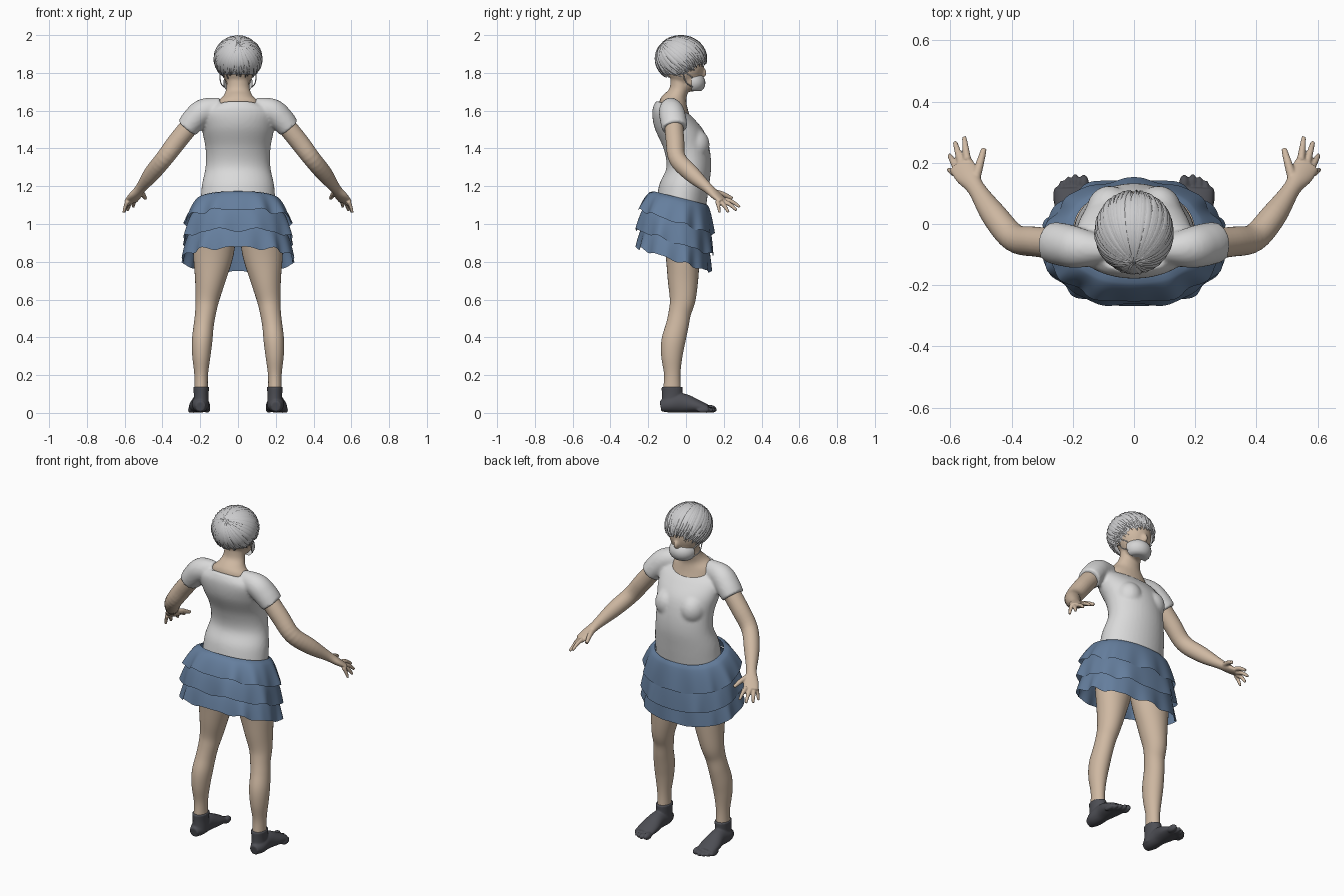
import bpy, bmesh, math, random
from mathutils import Vector, Matrix

random.seed(4)
cube = bpy.data.objects.get("Cube")
if cube:
    bpy.data.objects.remove(cube)


def material(name, rgb):
    m = bpy.data.materials.new(name)
    m.use_nodes = True
    m.diffuse_color = (*rgb, 1)
    m.node_tree.nodes["Principled BSDF"].inputs["Base Color"].default_value = (*rgb, 1)
    return m


SKIN = material("skin", (0.62, 0.48, 0.36))
SHIRT = material("shirt_white", (0.7, 0.7, 0.7))
HAIR = material("hair_grey", (0.6, 0.6, 0.61))
SKIRT = material("skirt_blue", (0.13, 0.21, 0.34))
SOCK = material("sock_grey", (0.075, 0.077, 0.09))
MASK = material("mask_white", (0.66, 0.66, 0.66))
X, Y, Z = Vector((1, 0, 0)), Vector((0, 1, 0)), Vector((0, 0, 1))


def finish(name, bm, mat, voxel=0, mirror=False, smooth=4):
    """Turn a bmesh into an object, optionally fused by a remesh and mirrored."""
    bmesh.ops.recalc_face_normals(bm, faces=bm.faces)
    me = bpy.data.meshes.new(name)
    bm.to_mesh(me)
    bm.free()
    me.materials.append(mat)
    me.shade_smooth()
    ob = bpy.data.objects.new(name, me)
    bpy.context.collection.objects.link(ob)
    if voxel:
        r = ob.modifiers.new("fuse", 'REMESH')
        r.mode, r.voxel_size, r.use_smooth_shade = 'VOXEL', voxel, True
        s = ob.modifiers.new("soften", 'SMOOTH')
        s.factor, s.iterations = 0.5, smooth
    if mirror:
        m = ob.modifiers.new("mirror", 'MIRROR')
        m.use_mirror_merge = False
    return ob


def densify(rings, steps=5):
    """Catmull-Rom interpolation through rings of x, y, z, width, depth."""
    k = [Vector(r) for r in rings]
    k = [k[0] * 2 - k[1]] + k + [k[-1] * 2 - k[-2]]
    out = []
    for a, b, c, d in zip(k, k[1:], k[2:], k[3:]):
        for i in range(steps):
            t = i / steps
            out.append(b + (c - a) * (t / 2) + (a * 2 - b * 5 + c * 4 - d) * (t * t / 2)
                       + (b * 3 - a - c * 3 + d) * (t ** 3 / 2))
    return out + [k[-2]]


def loft(bm, rings, up=Z, tilts=None, sides=24):
    """Closed tube of ellipses; with tilts the rings stay level but lean down to the front."""
    dense = densify(rings)
    pts = [Vector(r[:3]) for r in dense]
    lean = densify([(t, 0, 0) for t in tilts]) if tilts else None
    loops = []
    for i, (p, r) in enumerate(zip(pts, dense)):
        if lean:
            u, v = X, Vector((0, 1, -lean[i][0]))
        else:
            t = (pts[min(i + 1, len(pts) - 1)] - pts[max(i - 1, 0)]).normalized()
            u = t.cross(up).normalized()
            v = u.cross(t)
        ang = [math.tau * j / sides for j in range(sides)]
        loops.append([bm.verts.new(p + u * math.cos(a) * r[3] + v * math.sin(a) * r[4]) for a in ang])
    for a, b in zip(loops, loops[1:]):
        for j in range(sides):
            bm.faces.new((a[j - 1], a[j], b[j], b[j - 1]))
    bm.faces.new(loops[0])
    bm.faces.new(loops[-1])


def ball(bm, centre, radii, seg=32):
    mat = Matrix.Translation(centre) @ Matrix.Diagonal((*radii, 1))
    return bmesh.ops.create_uvsphere(bm, u_segments=seg, v_segments=seg // 2, radius=1, matrix=mat)["verts"]


# Shirt: torso, bust and short sleeves fused together
bm = bmesh.new()
loft(bm, [(0, -.03, 1.08, .2, .13), (0, -.01, 1.2, .192, .13), (0, .015, 1.3, .172, .118),
          (0, .003, 1.4, .172, .122), (0, -.035, 1.5, .19, .133), (0, -.068, 1.58, .19, .11),
          (0, -.073, 1.62, .13, .085)], tilts=(.2, .1, 0, 0, .1, .2, .4), sides=40)
for s in (-1, 1):
    ball(bm, (s * .08, .045, 1.42), (.075, .08, .085))
    loft(bm, [(s * .09, -.085, 1.61, .06, .045), (s * .18, -.078, 1.598, .066, .066),
              (s * .23, -.068, 1.555, .066, .07), (s * .27, -.06, 1.508, .06, .068)], up=Y)
finish("shirt", bm, SHIRT, 0.009, smooth=5)

# Neck and head
bm = bmesh.new()
loft(bm, [(0, -.062, 1.59, .128, .085), (0, -.065, 1.64, .115, .072), (0, -.058, 1.675, .08, .06),
          (0, -.035, 1.72, .062, .052), (0, -.025, 1.8, .06, .055)], tilts=(.3, .3, .2, 0, 0))
ball(bm, (0, -.005, 1.845), (.095, .1, .12))
ball(bm, (0, .025, 1.762), (.068, .062, .062))
ball(bm, (0, .092, 1.8), (.014, .018, .024))
finish("head_and_neck", bm, SKIN, 0.008)

# Arms with hands
bm = bmesh.new()
loft(bm, [(.23, -.066, 1.55, .05, .05), (.32, -.058, 1.44, .049, .05), (.392, -.045, 1.345, .046, .047),
          (.458, .03, 1.265, .042, .044), (.515, .115, 1.19, .029, .027), (.545, .16, 1.15, .04, .021),
          (.568, .197, 1.12, .041, .014)])
fingers = [((.52, .14, 1.17), (.49, .245, 1.135), .014), ((.545, .21, 1.13), (.555, .285, 1.09), .011),
           ((.565, .2, 1.12), (.585, .268, 1.072), .011), ((.58, .185, 1.115), (.603, .225, 1.062), .011),
           ((.585, .165, 1.12), (.606, .178, 1.06), .010)]
for base, tip, r in fingers:
    a, b = Vector(base), Vector(tip)
    mid = a.lerp(b, .5) + Z * .006
    loft(bm, [(*a, r * 1.2, r * 1.2), (*mid, r, r), (*b, r * .7, r * .7)], sides=12)
finish("arms", bm, SKIN, 0.0045, mirror=True, smooth=3)

# Legs
bm = bmesh.new()
loft(bm, [(.195, -.075, .1, .036, .048), (.195, -.073, .2, .036, .043), (.194, -.075, .3, .048, .056),
          (.19, -.067, .38, .054, .063), (.182, -.047, .46, .053, .06), (.172, -.033, .53, .055, .059),
          (.163, -.018, .6, .063, .068), (.148, -.016, .7, .08, .08), (.13, -.018, .85, .108, .092),
          (.115, -.03, 1.02, .11, .11)], up=Y, sides=32)
finish("legs", bm, SKIN, mirror=True)

# Toed socks
bm = bmesh.new()
loft(bm, [(.195, -.08, .03, .04, .05), (.195, -.074, .09, .039, .054), (.195, -.074, .138, .042, .056)], up=Y)
loft(bm, [(.2, -.135, .035, .026, .028), (.2, -.09, .043, .043, .042), (.2, -.02, .052, .044, .051),
          (.203, .05, .038, .056, .037), (.205, .115, .023, .055, .02)])
for x, y, r in ((.164, .143, .021), (.192, .146, .016), (.214, .138, .015), (.235, .125, .015), (.252, .105, .015)):
    ball(bm, (x, y - .015, r), (r * .85, .034, r), 16)
finish("socks", bm, SOCK, 0.005, mirror=True, smooth=3)


# Skirt: three overlapping ruffled tiers, lower at the front
def tier(name, top, hem, waves, phase):
    bm = bmesh.new()
    rows, cols = 12, 144
    grid = []
    for i in range(rows + 1):
        v = i / rows
        z, cy, rx, ry, slope = (a + (b - a) * w for a, b, w in
                                zip(top, hem, (v, v ** .6, v ** .55, v ** .55, v)))
        ring = []
        for j in range(cols):
            a = math.tau * j / cols
            wave = math.cos(waves * a + phase) + .6 * math.cos((waves + 5) * a)
            k = 1 + .026 * v * wave
            sx, sy = math.sin(a), math.cos(a)
            x = rx * k * math.copysign(abs(sx) ** .88, sx)
            y = cy + ry * k * math.copysign(abs(sy) ** .88, sy)
            ring.append(bm.verts.new((x, y, z - slope * (y + .05) + .006 * v * wave)))
        grid.append(ring)
    for a, b in zip(grid, grid[1:]):
        for j in range(cols):
            bm.faces.new((a[j - 1], a[j], b[j], b[j - 1]))
    finish(name, bm, SKIRT)


tier("skirt_top_tier", (1.143, -.03, .198, .142, .25), (1.01, -.055, .283, .2, .33), 9, 0)
tier("skirt_middle_tier", (1.05, -.045, .24, .165, .3), (.9, -.06, .292, .208, .33), 8, math.pi)
tier("skirt_bottom_tier", (.95, -.05, .25, .165, .3), (.805, -.068, .298, .198, .33), 10, 0)

# Hair: a trimmed cap covered with tapered locks swept from the crown
CENTRE, RADII = Vector((0, -.027, 1.875)), Vector((.122, .13, .117))


def hairline(y):
    return 1.785 + max(0, y + .01) * .6


bm = bmesh.new()
ball(bm, CENTRE, RADII, 48)
low = [f for f in bm.faces if f.calc_center_median().z < hairline(f.calc_center_median().y) + .008]
bmesh.ops.delete(bm, geom=low, context='FACES')
finish("hair_cap", bm, HAIR)


def on_head(d, lift):
    return CENTRE + Vector(a * b for a, b in zip(d.normalized(), RADII)) * (1 + lift)


bm = bmesh.new()
crown = Vector((0, -.72, .69)).normalized()
side_axis = X
other = crown.cross(side_axis)
locks = 84
for n in range(locks):
    a = math.tau * (n + random.uniform(-.3, .3)) / locks
    e = side_axis * math.cos(a) + other * math.sin(a)
    across = crown.cross(e)
    start, end = random.uniform(.03, .3), .3
    drop = random.uniform(-.012, .012)
    while end < 2.6:
        p = on_head(crown * math.cos(end) + e * math.sin(end), .03)
        if p.z < hairline(p.y) + drop:
            break
        end += .03
    lift, curl = random.uniform(.005, .045), random.uniform(-.15, .15)
    prev = None
    for i in range(13):
        t = i / 12
        s = start + (end - start) * t
        d = crown * math.cos(s) + e * math.sin(s) + across * curl * t * t
        w = (.02 + .085 * math.sin(s)) * min(1, (1 - t) * 2.2 + .04)
        row = [bm.verts.new(on_head(d + across * w * q, lift + h)) for q, h in ((-1, -.02), (0, .03), (1, -.02))]
        if prev:
            for q in (0, 1):
                bm.faces.new((prev[q], prev[q + 1], row[q + 1], row[q]))
        prev = row
finish("hair_locks", bm, HAIR)

# Face mask with ear straps
bm = bmesh.new()
verts = ball(bm, (0, .028, 1.747), (.078, .075, .062), 24)
bmesh.ops.delete(bm, geom=[v for v in verts if v.co.y < .025], context='VERTS')
for v in bm.verts:
    v.co.z = max(1.703, min(1.792, v.co.z))
for s in (-1, 1):
    for z in (1.725, 1.775):
        loft(bm, [(s * .073, .035, z, .003, .003), (s * .092, .0, z + .025, .003, .003),
                  (s * .096, -.02, 1.81, .003, .003)], sides=6)
finish("face_mask", bm, MASK)
